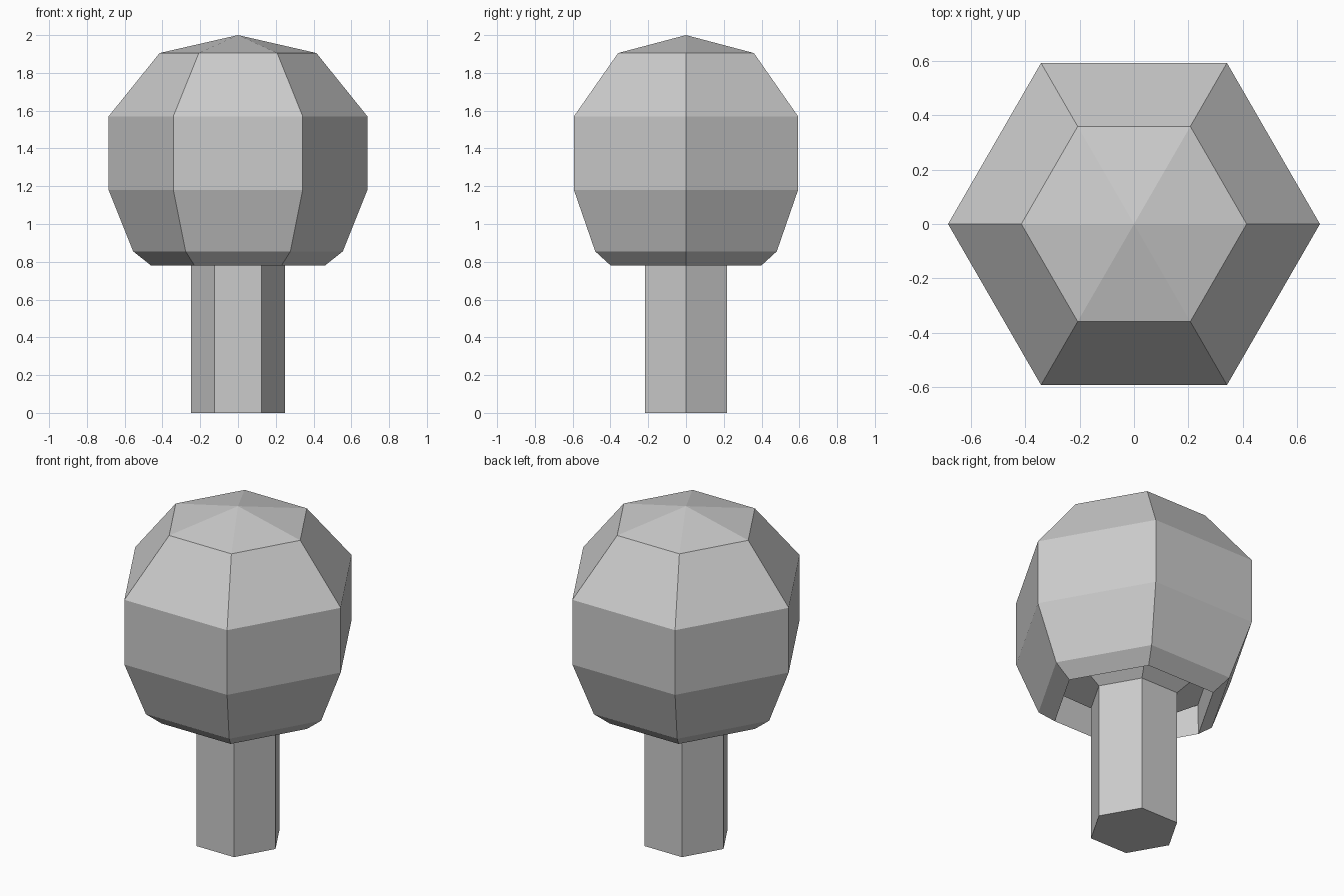
import bpy, bmesh
from math import cos, sin, pi

cube = bpy.data.objects.get("Cube")
if cube:
    bpy.data.objects.remove(cube, do_unlink=True)

SIDES = 6

grey = bpy.data.materials.new("plain grey")
grey.use_nodes = True
colour = (0.6, 0.6, 0.6, 1)
grey.diffuse_color = colour
grey.node_tree.nodes["Principled BSDF"].inputs["Base Color"].default_value = colour


def lathe(name, profile):
    """Turn a (radius, height) profile, listed bottom up, into a hexagonal solid."""
    bm = bmesh.new()
    rings = []
    for r, z in profile:
        if r == 0:
            rings.append([bm.verts.new((0, 0, z))] * SIDES)
        else:
            rings.append([bm.verts.new((r * cos(2 * pi * i / SIDES), r * sin(2 * pi * i / SIDES), z))
                          for i in range(SIDES)])
    for low, high in zip(rings, rings[1:]):
        for i in range(SIDES):
            j = (i + 1) % SIDES
            corners = [low[i], low[j], high[j], high[i]]
            bm.faces.new(list(dict.fromkeys(corners)))
    mesh = bpy.data.meshes.new(name)
    bm.to_mesh(mesh)
    bm.free()
    mesh.materials.append(grey)
    obj = bpy.data.objects.new(name, mesh)
    bpy.context.collection.objects.link(obj)
    return obj


# Straight trunk, closed at the foot
lathe("trunk", [(0, 0), (0.25, 0), (0.25, 0.82)])

# Crown: flared hollow underneath, lower rim, then the faceted outer shell
lathe("crown", [(0.25, 0.82), (0.455, 0.96), (0.46, 0.78), (0.555, 0.855),
                (0.685, 1.18), (0.685, 1.57), (0.415, 1.905), (0, 2)])
